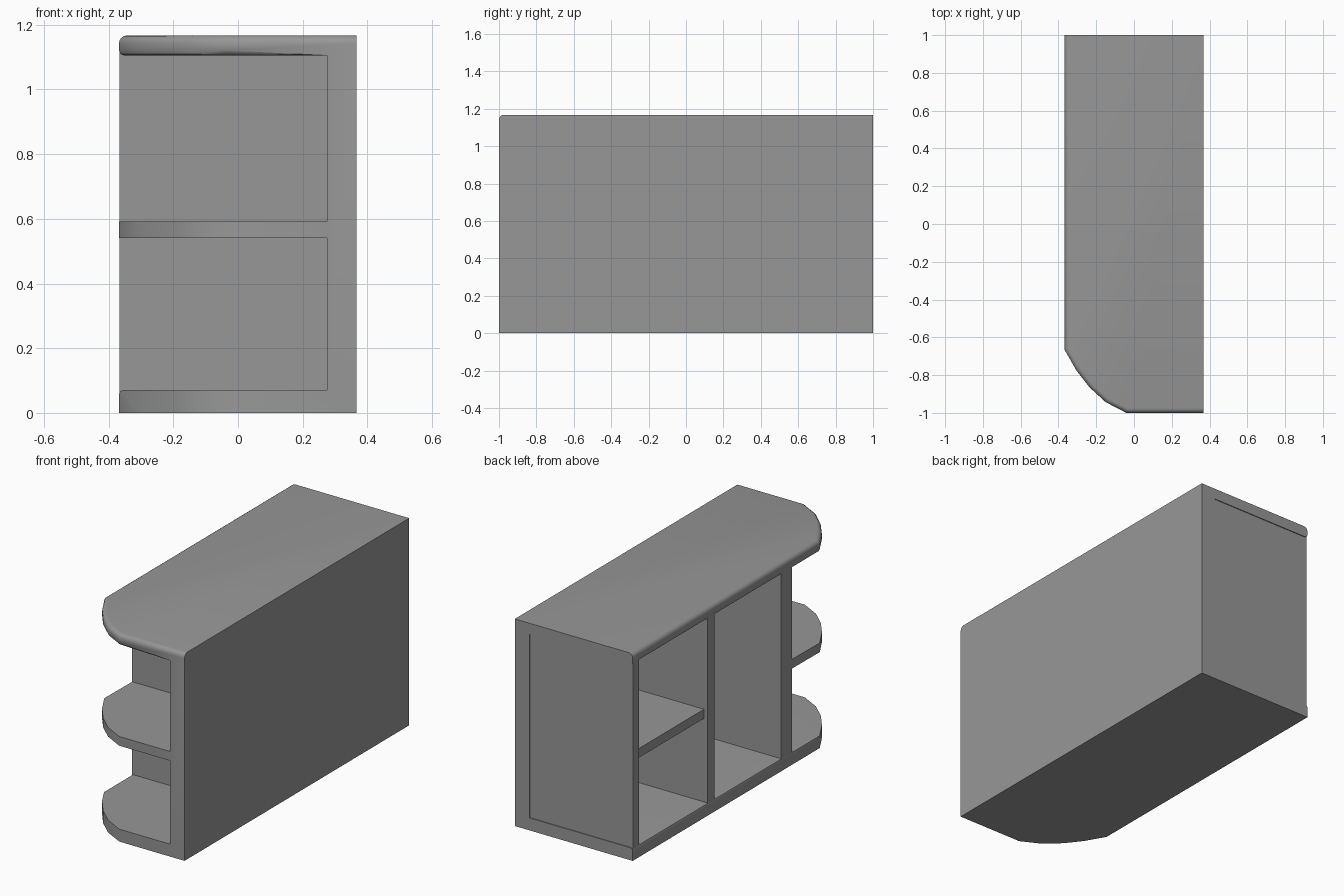
import bpy, bmesh
from math import radians

if "Cube" in bpy.data.objects:
    bpy.data.objects.remove(bpy.data.objects["Cube"])

X0, X1, XB = -0.368, 0.367, 0.275      # open side, back, inner face of back panel
BASE, UNDER, TOP = 0.07, 1.105, 1.167  # base top, worktop underside, worktop top
CURVE = [(X0, -0.665), (-0.305, -0.775), (-0.235, -0.865), (-0.15, -0.943), (-0.04, -1.0)]

grey = bpy.data.materials.new("mid_grey")
grey.diffuse_color = (0.31, 0.31, 0.31, 1)
grey.use_nodes = True
grey.node_tree.nodes["Principled BSDF"].inputs["Base Color"].default_value = grey.diffuse_color


def prism(name, outline, z0, z1):
    bm = bmesh.new()
    low = bm.faces.new([bm.verts.new((x, y, z0)) for x, y in outline])
    ext = bmesh.ops.extrude_face_region(bm, geom=[low])
    verts = [v for v in ext["geom"] if isinstance(v, bmesh.types.BMVert)]
    bmesh.ops.translate(bm, verts=verts, vec=(0, 0, z1 - z0))
    bmesh.ops.recalc_face_normals(bm, faces=bm.faces)
    me = bpy.data.meshes.new(name)
    bm.to_mesh(me)
    bm.free()
    me.materials.append(grey)
    ob = bpy.data.objects.new(name, me)
    bpy.context.collection.objects.link(ob)
    return ob


def box(name, x0, x1, y0, y1, z0, z1):
    return prism(name, [(x0, y0), (x1, y0), (x1, y1), (x0, y1)], z0, z1)


def activate(ob):
    bpy.ops.object.select_all(action='DESELECT')
    ob.select_set(True)
    bpy.context.view_layer.objects.active = ob


def smooth(ob):
    activate(ob)
    bpy.ops.object.shade_smooth_by_angle(angle=radians(35))


def soften(ob, z, max_x, width, segments):
    """Round the horizontal edges at height z along the open side and curved end."""
    bm = bmesh.new()
    bm.from_mesh(ob.data)
    edges = []
    for e in bm.edges:
        mid = (e.verts[0].co + e.verts[1].co) / 2
        if all(abs(v.co.z - z) < 1e-4 for v in e.verts) and mid.x < max_x and mid.y < 0.99:
            edges.append(e)
    bmesh.ops.bevel(bm, geom=edges, offset=width, segments=segments, profile=0.5,
                    affect='EDGES', clamp_overlap=True)
    bm.to_mesh(ob.data)
    bm.free()


# Carcass: worktop, back panel and base in one C-shaped body
carcass = prism("carcass", CURVE + [(X1, -1), (X1, 1), (X0, 1)], 0, TOP)
cutter = box("cavity_cutter", -1, XB, -2, 2, BASE, UNDER)
activate(carcass)
mod = carcass.modifiers.new("cavity", 'BOOLEAN')
mod.operation, mod.object, mod.solver = 'DIFFERENCE', cutter, 'EXACT'
bpy.ops.object.modifier_apply(modifier=mod.name)
bpy.data.objects.remove(cutter)
soften(carcass, TOP, 0.36, 0.025, 4)
soften(carcass, UNDER, 0.27, 0.016, 2)
soften(carcass, BASE, -0.36, 0.012, 2)
smooth(carcass)

# Upright panels, sunk slightly into base and worktop
for name, y0, y1 in (("far_end_panel", 0.94, 0.995),
                     ("divider_panel", 0.268, 0.33),
                     ("near_end_panel", -0.42, -0.323)):
    box(name, X0 + 0.002, XB + 0.01, y0, y1, BASE - 0.012, UNDER + 0.015)

# Inner shelf, set back a little
box("inner_shelf", X0 + 0.025, XB + 0.01, 0.32, 0.95, 0.54, 0.592)

# Rounded open shelf at the near end
shelf = prism("curved_end_shelf", CURVE + [(XB, -1), (XB, -0.41), (X0 + 0.003, -0.41)], 0.54, 0.592)
smooth(shelf)
